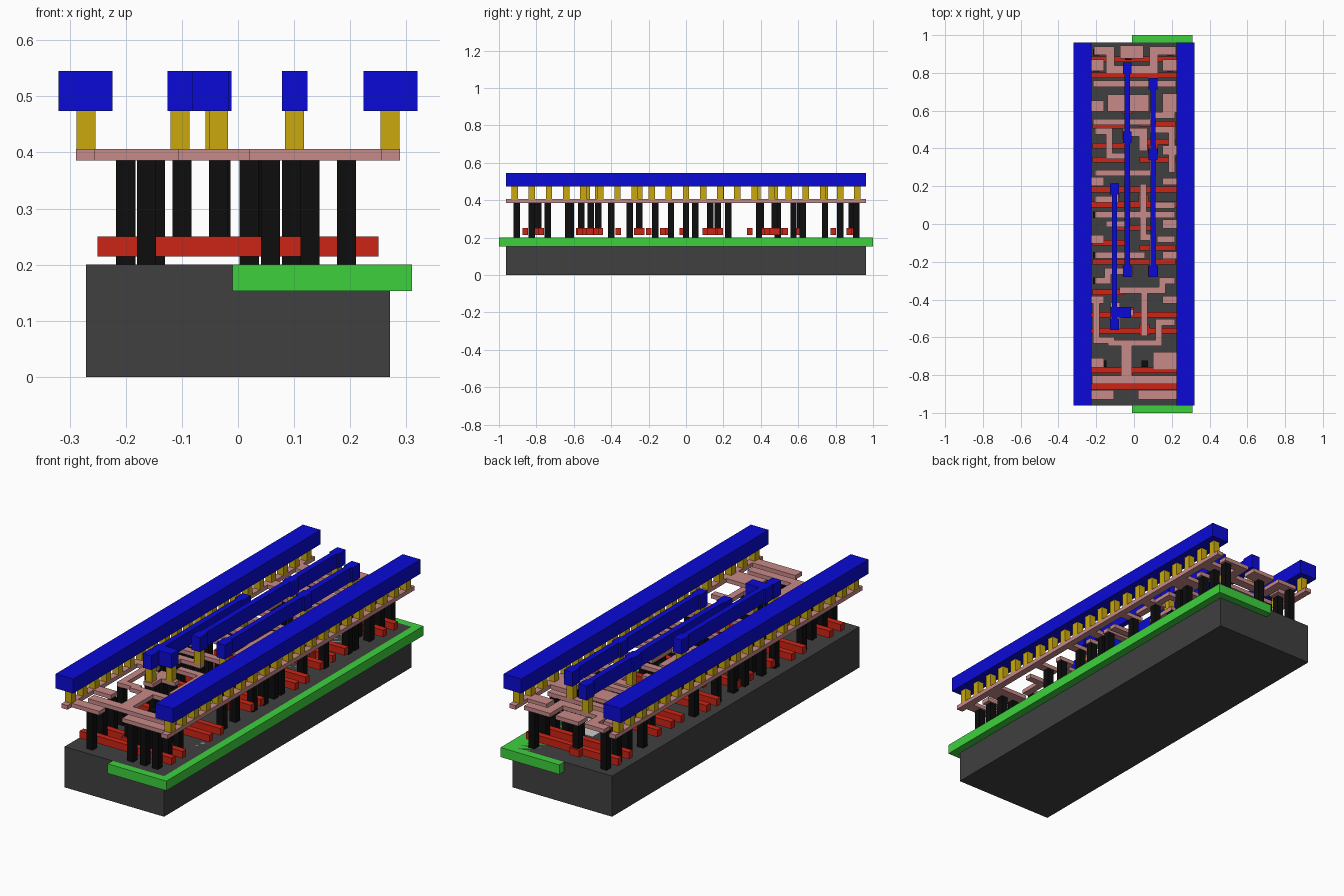
import bpy, bmesh


def material(name, rgb):
    """Material from display colour, converted to linear."""
    m = bpy.data.materials.new(name)
    m.diffuse_color = (*[((c + 0.055) / 1.055) ** 2.4 if c > 0.04 else c / 12.92 for c in rgb], 1)
    return m


def layer(name, rects, z0, z1, mat=None):
    """One object made of boxes; each rect is (x0, x1, y0, y1)."""
    bm = bmesh.new()
    for x0, x1, y0, y1 in rects:
        vs = bmesh.ops.create_cube(bm, size=1)["verts"]
        for v in vs:
            v.co.x = x1 if v.co.x > 0 else x0
            v.co.y = y1 if v.co.y > 0 else y0
            v.co.z = z1 if v.co.z > 0 else z0
    me = bpy.data.meshes.new(name)
    bm.to_mesh(me)
    bm.free()
    ob = bpy.data.objects.new(name, me)
    bpy.context.collection.objects.link(ob)
    if mat:
        me.materials.append(mat)
    return ob


def pad(x, y, w=0.034, h=None):
    h = h or w
    return (x - w / 2, x + w / 2, y - h / 2, y + h / 2)


def track(pts, w=0.034):
    """Right-angled wire along a few points."""
    h = w / 2
    return [(min(a[0], b[0]) - h, max(a[0], b[0]) + h,
             min(a[1], b[1]) - h, max(a[1], b[1]) + h)
            for a, b in zip(pts, pts[1:])]


def bar(x0, x1, y, w=0.034):
    return (x0, x1, y - w / 2, y + w / 2)


dark = material("substrate_dark", (0.25, 0.25, 0.25))
green = material("well_green", (0.24, 0.82, 0.24))
red = material("gate_red", (0.8, 0.14, 0.08))
black = material("contact_black", (0.05, 0.05, 0.05))
pink = material("wire_pink", (0.78, 0.54, 0.53))
yellow = material("via_yellow", (0.79, 0.66, 0.05))
blue = material("metal_blue", (0.04, 0.04, 0.84))

# Substrate, well and flush diffusion islands
layer("substrate", [(-0.271, 0.271, -0.962, 0.962)], 0, 0.2, dark)
layer("well", [(-0.01, 0.31, -1, 1)], 0.153, 0.2, green)
islands = []
for y0, y1 in ((0.71, 0.935), (-0.52, 0.67), (-0.935, -0.57)):
    islands += [(-0.222, -0.1, y0, y1), (0.04, 0.222, y0, y1)]
layer("diffusion", islands, 0.19, 0.2)

# Gate strips: full length ones, then left and right halves
GW = 0.03
gates = [bar(-0.25, 0.25, y, GW) for y in
         (0.872, 0.787, 0.183, 0.103, -0.48, -0.565, -0.775, -0.86)]
gates += [bar(-0.22, -0.05, y, GW) for y in (0.52, 0.415, 0.34, -0.10, -0.362)]
gates += [bar(0.03, 0.22, y, GW) for y in (0.53, 0.435, 0.34, -0.125)]
gates += [bar(-0.09, 0.09, -0.02, GW), bar(-0.22, 0.22, -0.20, GW)]
gate_pads = [(-0.03, 0.885), (-0.035, 0.61), (-0.035, 0.475), (0.1, 0.4),
             (-0.1, 0.17), (0.05, 0.13), (-0.035, -0.25), (0.1, -0.25),
             (-0.1, -0.51), (-0.03, -0.47), (0.055, -0.56), (-0.035, -0.79)]
gates += [pad(x, y, 0.054) for x, y in gate_pads]
layer("gates", gates, 0.215, 0.25, red)

# Contact posts
posts = []
for y in (0.91, 0.825, 0.743, 0.625, 0.225, 0.05, -0.08, -0.165, -0.3, -0.4,
          -0.74, -0.825, -0.905):
    posts += [pad(-0.163 if y < -0.6 else -0.2, y), pad(0.193, y)]
posts += [pad(0.193, y) for y in (0.575, 0.39, 0.0)]
posts += [pad(-0.2, -0.615), pad(0.095, -0.63), pad(0.02, -0.165), pad(0.02, 0.05)]
for y in (0.743, -0.74, -0.825, -0.905):
    posts += [pad(0.128, y), pad(0.058, y)]
posts += [pad(-0.147, y) for y in (0.743, 0.49, -0.3)]
layer("contacts", posts, 0.2, 0.387, black)
layer("gate_contacts", [pad(x, y) for x, y in gate_pads], 0.25, 0.387, black)

# Local wiring: rails and stubs joined to them
wires = [(-0.289, -0.255, -0.962, 0.962), (0.255, 0.289, -0.962, 0.962)]
wires += [bar(-0.27, -0.16, y, w) for y, w in
          ((0.84, 0.06), (0.625, 0.06), (0.225, 0.045), (-0.08, 0.045),
           (-0.40, 0.04), (-0.735, 0.05))]
wires += [bar(0.15, 0.27, y, w) for y, w in
          ((0.84, 0.06), (0.64, 0.1), (0.39, 0.05), (0.225, 0.035),
           (0.0, 0.045), (-0.165, 0.04), (-0.40, 0.04))]
wires += [bar(-0.27, -0.105, -0.905, 0.05), bar(0.02, 0.27, -0.905, 0.05),
          bar(0.1, 0.27, -0.725, 0.095)]
# Local wiring: input end
wires += track([(-0.19, 0.918), (-0.127, 0.918), (-0.127, 0.817), (0.104, 0.817),
                (0.104, 0.918), (0.2, 0.918)], 0.045)
wires += [(-0.075, 0.05, 0.875, 0.944), (-0.14, 0.08, 0.595, 0.685)]
wires += track([(-0.2, 0.743), (0.205, 0.743)])
wires += track([(-0.2, 0.54), (0.1, 0.54), (0.1, 0.575), (0.2, 0.575)])
wires += track([(-0.035, 0.485), (0.05, 0.485), (0.05, 0.41)], 0.045)
wires += track([(-0.19, 0.49), (-0.13, 0.49), (-0.13, 0.36), (-0.04, 0.36)])
wires += track([(-0.19, 0.27), (0.1, 0.27), (0.1, 0.4)])
wires += track([(0.1, 0.5), (0.2, 0.5), (0.2, 0.29)])
# Local wiring: middle
wires += track([(0.05, 0.195), (0.05, -0.07), (0.1, -0.07), (0.1, -0.26)])
wires += track([(-0.1, 0.2), (-0.1, 0.13), (-0.19, 0.13)])
wires += track([(-0.19, 0.05), (0.05, 0.05), (0.2, 0.05)])
wires += track([(-0.035, 0.22), (-0.035, 0.0), (-0.13, 0.0)])
wires += track([(-0.19, -0.165), (0.04, -0.165)])
wires += track([(-0.19, -0.3), (-0.14, -0.3), (-0.14, -0.25), (-0.035, -0.25)])
wires += track([(0.12, 0.1), (0.2, 0.1)]) + track([(0.14, -0.08), (0.2, -0.08)])
# Local wiring: output end
wires += track([(-0.06, -0.35), (0.15, -0.35), (0.15, -0.3), (0.2, -0.3)])
wires += track([(0.055, -0.35), (0.055, -0.575)])
wires += track([(-0.1, -0.44), (-0.1, -0.53)], 0.05) + track([(-0.1, -0.47), (-0.02, -0.47)])
wires += track([(-0.2, -0.42), (-0.2, -0.615), (-0.12, -0.615), (-0.12, -0.63),
                (0.13, -0.63), (0.13, -0.52), (0.2, -0.52)])
wires += [(-0.07, -0.01, -0.81, -0.63)]
wires += track([(-0.2, -0.825), (0.205, -0.825)], 0.045)
layer("local_wires", wires, 0.386, 0.406, pink)

# Vias up to the metal
vias = [pad(s * 0.271, 0.0916 * i) for s in (-1, 1) for i in range(-10, 11)]
vias += [pad(-0.041, 0.825), pad(-0.035, 0.475), pad(-0.035, -0.25)]
vias += [pad(0.101, y) for y in (0.743, 0.38, -0.25)]
vias += [pad(-0.103, 0.185), pad(-0.103, -0.53), pad(-0.035, -0.47)]
layer("vias", vias, 0.405, 0.475, yellow)

# Metal rails and the three inner straps with end pads
layer("metal_rails", [(-0.32, -0.224, -0.962, 0.962),
                      (0.224, 0.32, -0.962, 0.962)], 0.474, 0.545, blue)
straps = []
for x, ys in ((-0.035, (0.825, 0.46, -0.25)), (0.101, (0.743, 0.37, -0.25)),
              (-0.103, (0.185, -0.53))):
    straps.append((x - 0.014, x + 0.014, ys[-1], ys[0]))
    straps += [pad(x, y, 0.046, 0.06) for y in ys]
straps.append((-0.125, -0.016, -0.495, -0.44))
layer("metal_straps", straps, 0.474, 0.545, blue)
